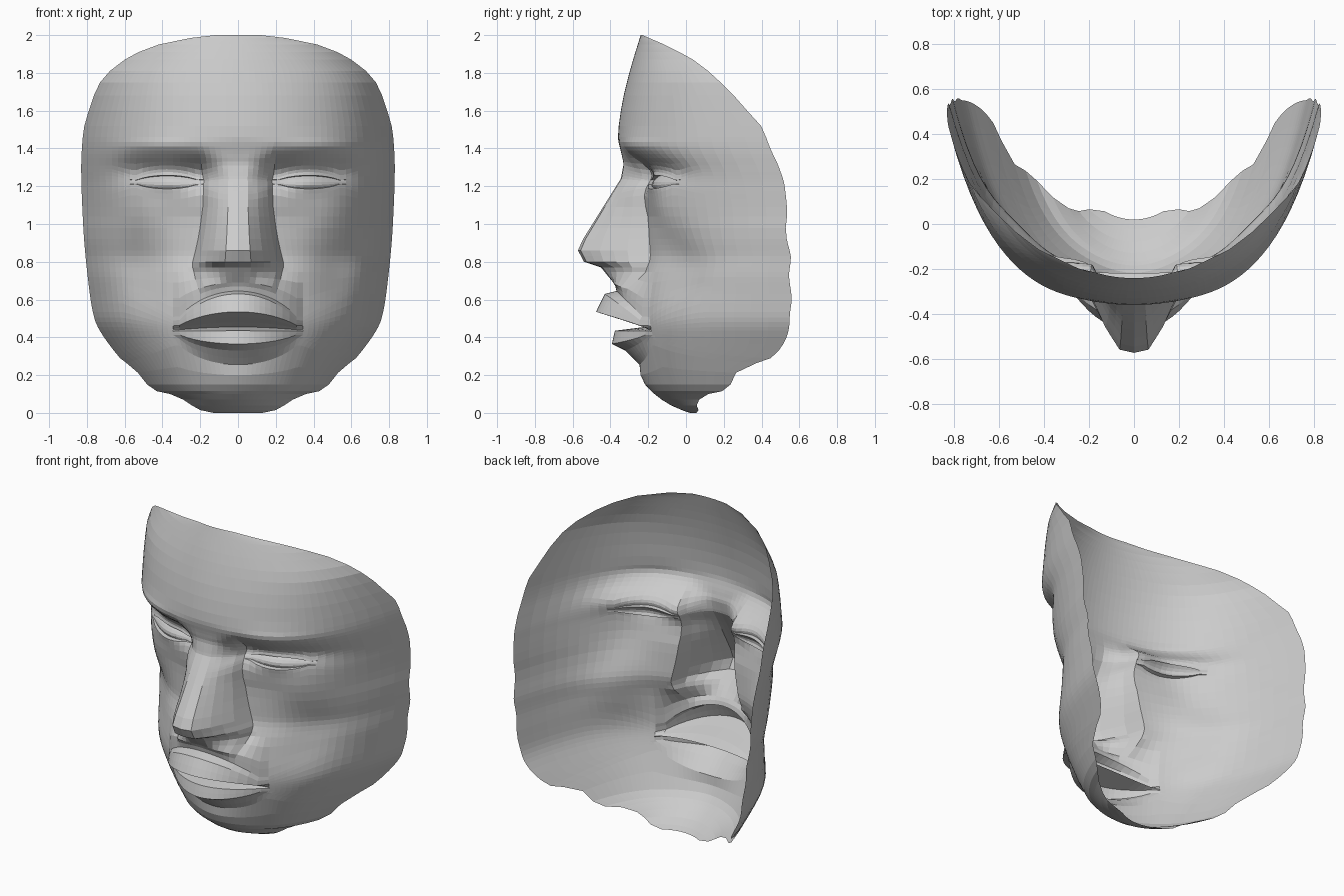
import bpy, bmesh, math

if "Cube" in bpy.data.objects:
    bpy.data.objects.remove(bpy.data.objects["Cube"])


def lerp(knots, v):
    """Piecewise-linear profile lookup."""
    if v <= knots[0][0]:
        return knots[0][1]
    for (a, p), (b, q) in zip(knots, knots[1:]):
        if v <= b:
            return p + (q - p) * (v - a) / (b - a)
    return knots[-1][1]


def smooth(knots, v):
    """Monotone cubic profile lookup."""
    n = len(knots)
    s = [(knots[i + 1][1] - knots[i][1]) / (knots[i + 1][0] - knots[i][0]) for i in range(n - 1)]

    def tangent(i):
        if i == 0 or i == n - 1:
            return s[min(i, n - 2)]
        return 0 if s[i - 1] * s[i] <= 0 else 2 * s[i - 1] * s[i] / (s[i - 1] + s[i])
    v = min(max(v, knots[0][0]), knots[-1][0])
    i = next(i for i in range(n - 1) if v <= knots[i + 1][0])
    h = knots[i + 1][0] - knots[i][0]
    t = (v - knots[i][0]) / h
    return (knots[i][1] * (1 + 2 * t) * (1 - t) ** 2 + knots[i + 1][1] * t * t * (3 - 2 * t)
            + h * tangent(i) * t * (1 - t) ** 2 + h * tangent(i + 1) * t * t * (t - 1))


def bump(x, z, cx, cz, rx, rz):
    return math.exp(-((x - cx) / rx) ** 2 - ((z - cz) / rz) ** 2)


# Half width of the mask outline by height
OUTLINE = [(0, .13), (.015, .2), (.07, .29), (.1, .36), (.115, .43), (.2, .53), (.32, .65),
           (.5, .76), (.65, .787), (1, .82), (1.3, .83), (1.48, .82), (1.6, .79),
           (1.75, .73), (1.87, .6), (1.95, .42), (1.985, .25), (2, .12)]
# Centre line of the skull without features, and side-to-side scale of its curve
CENTRE = [(0, .02), (.03, -.06), (.08, -.14), (.13, -.19), (.18, -.22), (.25, -.24),
          (.35, -.265), (.5, -.28), (.7, -.26), (.85, -.22), (1, -.22), (1.2, -.27),
          (1.3, -.315), (1.39, -.35), (1.46, -.36), (1.6, -.345), (1.8, -.30), (2, -.24)]
SCALE = [(0, .53), (.07, .55), (.1, .6), (.115, .656), (.25, .766), (.32, .815), (.5, .927),
         (.62, .955), (.8, .995), (1, 1.025), (1.5, 1.016), (1.75, 1.02), (1.87, .96), (2, .88)]
# Nose: ridge line, half width, cross-section and fade at both ends
RIDGE = [(.64, -.37), (.69, -.385), (.77, -.45), (.8, -.54), (.86, -.572), (.92, -.545),
         (1.24, -.345), (1.32, -.33), (1.45, -.36)]
NOSE_W = [(.6, .2), (.67, .2), (.72, .225), (.78, .245), (.86, .225), (.95, .205), (1.1, .185),
          (1.25, .18), (1.36, .2), (1.45, .23)]
NOSE_F = [(0, 1), (.286, .96), (.571, .68), (.857, .3), (1, 0)]
NOSE_FADE = [(.655, 0), (.69, 1), (1.36, 1), (1.46, 0)]
# Lips: forward offset on the centre line
LIPS = [(.22, 0), (.255, 0), (.33, -.06), (.365, -.125), (.435, -.1), (.455, .06), (.48, -.01),
        (.505, -.1), (.535, -.197), (.63, -.16), (.645, -.1), (.69, -.11), (.74, 0)]
MOUTH_W, MOUTH_Z = .34, .455
EYE_X, EYE_Z, EYE_W, EYE_H = .375, 1.222, .18, .036


def surface(x, z, zz):
    """Depth of the face at (x, z); zz is the unwarped row height."""
    t = x / smooth(SCALE, z)
    y = smooth(CENTRE, z) + .6 * t ** 2 + 1.4 * t ** 6
    y += .10 * bump(x, z, .2, 1.27, .18, .085)         # inner eye socket
    y += .06 * bump(x, z, .5, 1.28, .16, .07)          # outer eye socket
    y -= .03 * bump(x, z, .37, 1.22, .15, .05)         # eyelids
    y -= .02 * bump(x, z, .42, 1.42, .22, .04)         # brow ridge
    y -= .035 * bump(x, z, .52, 1.06, .16, .12)        # cheekbone
    y += .05 * bump(x, z, .53, .74, .13, .16)          # cheek hollow
    y -= .015 * bump(x, z, 0, .18, .16, .07)           # chin
    m = x / MOUTH_W
    if m < 1:
        y += lerp(LIPS, zz) * (1 - m * m) ** (.9 if zz > MOUTH_Z else 1.2)
    e = abs(x - EYE_X) / EYE_W
    if e < 1 and abs(zz - EYE_Z) < EYE_H - .003:       # eyeball set behind the lids
        y += (.03 - .014 * (1 - ((zz - EYE_Z) / EYE_H) ** 2)) * (1 - e * e) ** .6
    f = lerp(NOSE_F, x / lerp(NOSE_W, zz)) * lerp(NOSE_FADE, zz)
    return y * (1 - f) + lerp(RIDGE, zz) * f


def pinch(m, floor, power, spread):
    """Row spacing factor: 1 mid-feature, small at its corner, back to 1 beyond."""
    if m < 1:
        return max(floor, (1 - m * m) ** power)
    return min(1, floor + (1 - floor) * (m - 1) / spread)


def row_warp(x, zz):
    """Bend grid rows so they follow the lips and the eyelids."""
    m = x / MOUTH_W
    d = zz - MOUTH_Z
    win = lerp([(0, 1), (.18, 1), (.28, 0)], abs(d))
    z = zz - d * (1 - pinch(m, .28, .7, .8)) * win
    z -= .018 * min(1, m) ** 2 * win * lerp([(1, 1), (1.8, 0)], m)
    e = abs(x - EYE_X) / EYE_W
    d = zz - EYE_Z
    win = lerp([(0, 1), (.04, 1), (.12, 0)], abs(d))
    return z - d * (1 - pinch(e, .25, .7, .6)) * win


def column_x(j, zz):
    """Columns 0-7 span the nose, 7-11 reach the mouth corner, the rest the cheek."""
    w = smooth(OUTLINE, zz)
    nose = min(lerp(NOSE_W, zz), w * .3)
    mouth = min(.345, w * .5)
    return lerp([(0, 0), (7, nose), (11, mouth), (COLS, w)], j)


# Face shell: right half, rows bottom to top, mirrored across x
COLS = 26
heights = [0, .015, .04, .07, .1, .115, .15, .2, .255, .29, .33, .365, .4, .435, .455, .48, .505,
           .535, .58, .63, .645, .67, .69, .72, .745, .77, .8, .83, .86, .89, .92, .98, 1.04,
           1.09, 1.13, 1.16, 1.175]
heights += [EYE_Z + d for d in (-.036, -.032, -.016, 0, .016, .032, .036)]
heights += [1.275, 1.29, 1.31, 1.33, 1.35, 1.37, 1.39, 1.41, 1.435, 1.46, 1.52, 1.6, 1.68, 1.75,
            1.81, 1.87, 1.91, 1.95, 1.985, 2]
bm = bmesh.new()
rows = []
for zz in heights:
    row = []
    for j in range(COLS + 1):
        x = column_x(j, zz)
        z = row_warp(x, zz)
        row.append(bm.verts.new((x, surface(x, z, zz), z)))
    rows.append(row)
for a, b in zip(rows, rows[1:]):
    for i in range(COLS):
        bm.faces.new((a[i], a[i + 1], b[i + 1], b[i]))
mesh = bpy.data.meshes.new("face_mask")
bm.to_mesh(mesh)
bm.free()
mask = bpy.data.objects.new("face_mask", mesh)
bpy.context.collection.objects.link(mask)
mirror = mask.modifiers.new("mirror", 'MIRROR')
mirror.use_clip = True
